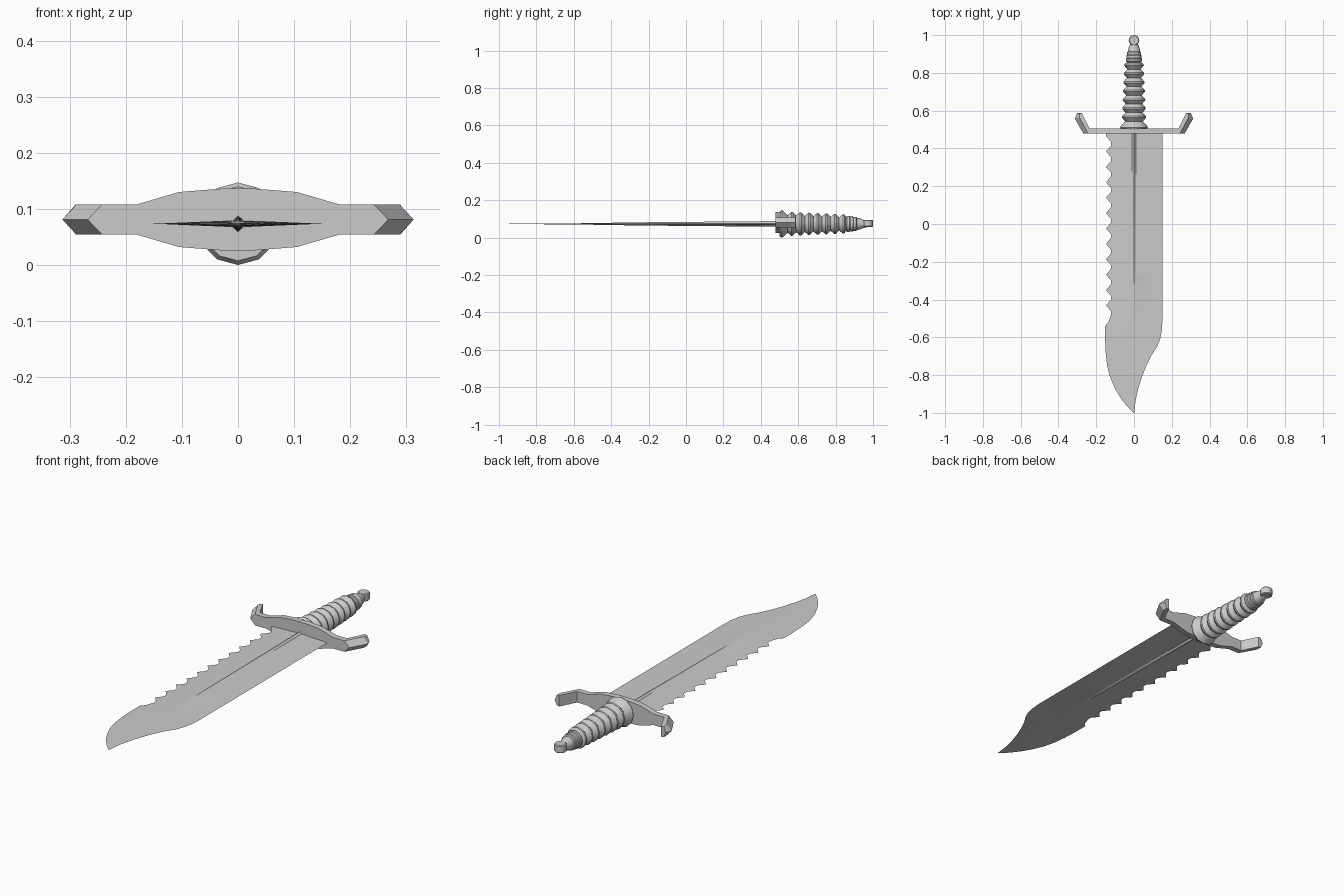
import bpy, bmesh, math
from mathutils import Matrix

if "Cube" in bpy.data.objects:
    bpy.data.objects.remove(bpy.data.objects["Cube"])

steel = bpy.data.materials.new("grey steel")
steel.diffuse_color = (0.6, 0.6, 0.6, 1)
steel.use_nodes = True
steel.node_tree.nodes["Principled BSDF"].inputs["Base Color"].default_value = steel.diffuse_color
ZC = 0.0735          # height of the blade and grip axis


def finish(bm, name, angle):
    bmesh.ops.remove_doubles(bm, verts=bm.verts, dist=1e-5)
    bmesh.ops.recalc_face_normals(bm, faces=bm.faces)
    me = bpy.data.meshes.new(name)
    bm.to_mesh(me)
    bm.free()
    me.materials.append(steel)
    ob = bpy.data.objects.new(name, me)
    bpy.context.collection.objects.link(ob)
    bpy.ops.object.select_all(action='DESELECT')
    ob.select_set(True)
    bpy.context.view_layer.objects.active = ob
    bpy.ops.object.shade_smooth_by_angle(angle=math.radians(angle))
    return ob


def loft(rings, name, angle):
    """Skin closed rings of equal length and cap both ends."""
    bm = bmesh.new()
    vs = [[bm.verts.new(p) for p in r] for r in rings]
    n = len(vs[0])
    for a, b in zip(vs, vs[1:]):
        for i in range(n):
            j = (i + 1) % n
            bm.faces.new((a[i], a[j], b[j], b[i]))
    bm.faces.new(vs[0])
    bm.faces.new(vs[-1])
    return finish(bm, name, angle)


def lerp(table, y):
    """Interpolate a table of (y, value) sorted by falling y."""
    for (y0, v0), (y1, v1) in zip(table, table[1:]):
        if y >= y1:
            return v0 + (v1 - v0) * (y0 - y) / (y0 - y1)
    return table[-1][1]


# Blade: saw-toothed back, clipped point, raised centre ridge
left = [(0.49, -0.15)]
pitch = 0.0815
for i in range(12):
    y = 0.465 - i * pitch
    left += [(y, -0.148), (y - 0.030, -0.122), (y - 0.050, -0.122)]
left += [(-0.52, -0.135), (-0.54, -0.153), (-0.61, -0.153), (-0.68, -0.150),
         (-0.75, -0.142), (-0.81, -0.127), (-0.87, -0.101), (-0.92, -0.072),
         (-0.96, -0.041), (-0.985, -0.018), (-1.0, -0.001)]
right = [(0.49, 0.15), (-0.52, 0.15), (-0.57, 0.146), (-0.61, 0.138),
         (-0.65, 0.122), (-0.70, 0.090), (-0.75, 0.066), (-0.81, 0.042),
         (-0.87, 0.023), (-0.93, 0.009), (-1.0, 0.001)]
body = [(0.49, 0.006), (-0.55, 0.0035), (-0.8, 0.0015), (-1.0, 0.0006)]
ridge = [(0.49, 0.015), (-0.25, 0.0085), (-0.55, 0.0036), (-0.8, 0.0015), (-1.0, 0.0006)]
rows = sorted({round(y, 4) for y, _ in left + right + ridge}, reverse=True)
rings = []
for y in rows:
    xl, xr = lerp(left, y), lerp(right, y)
    w = min(0.010, xr * 0.5, -xl * 0.5)
    h, H = lerp(body, y), lerp(ridge, y)
    half = [(-w, h), (0, H), (w, h)]
    ring = [(xl, y, ZC)] + [(x, y, ZC + z) for x, z in half]
    ring += [(xr, y, ZC)] + [(x, y, ZC - z) for x, z in reversed(half)]
    rings.append(ring)
loft(rings, "blade", 20)

# Guard: (front edge x,y), (front middle x,y), (back x,y), half height
GZ = 0.081
stations = [((0.03, 0.478), (0.03, 0.478), (0.03, 0.506), 0.055),
            ((0.105, 0.478), (0.105, 0.478), (0.105, 0.506), 0.049),
            ((0.18, 0.478), (0.18, 0.478), (0.18, 0.506), 0.027),
            ((0.242, 0.478), (0.268, 0.478), (0.236, 0.506), 0.027),
            ((0.288, 0.562), (0.313, 0.558), (0.276, 0.587), 0.027),
            ((0.290, 0.585), (0.301, 0.587), (0.277, 0.587), 0.026)]


def guard_ring(st, s):
    e, m, b, h = st
    return [(s * e[0], e[1], GZ + h), (s * m[0], m[1], GZ), (s * e[0], e[1], GZ - h),
            (s * b[0], b[1], GZ - h), (s * b[0], b[1], GZ), (s * b[0], b[1], GZ + h)]


loft([guard_ring(s, -1) for s in reversed(stations)] + [guard_ring(s, 1) for s in stations],
     "guard", 20)

# Grip: twelve-sided turned profile with ribs, then collars and a neck
profile = [(0.50, 0.066), (0.512, 0.0735), (0.522, 0.068)]
for i in range(7):
    y = 0.565 + i * 0.046
    r = 0.064 - i * 0.002
    profile += [(y - 0.022, r - 0.017), (y - 0.002, r), (y + 0.006, r - 0.001)]
profile += [(0.856, 0.036)]
for y, r in ((0.868, 0.043), (0.886, 0.041), (0.904, 0.038)):
    profile += [(y - 0.006, r), (y + 0.006, r), (y + 0.009, r - 0.005)]
profile += [(0.925, 0.031), (0.95, 0.022), (0.965, 0.018)]
rings = [[(r * math.sin(a), y, ZC + r * math.cos(a))
          for a in (math.tau * k / 12 for k in range(12))] for y, r in profile]
loft(rings, "grip", 35)

# Pommel: small upright disc at the end of the grip
bm = bmesh.new()
bmesh.ops.create_cone(bm, cap_ends=True, segments=16, radius1=0.028, radius2=0.028,
                      depth=0.038, matrix=Matrix.Translation((0, 0.972, ZC + 0.003)))
bmesh.ops.bevel(bm, geom=[e for e in bm.edges if abs(e.verts[0].co.z - e.verts[1].co.z) < 1e-4],
                offset=0.004, segments=1, affect='EDGES')
finish(bm, "pommel", 30)
